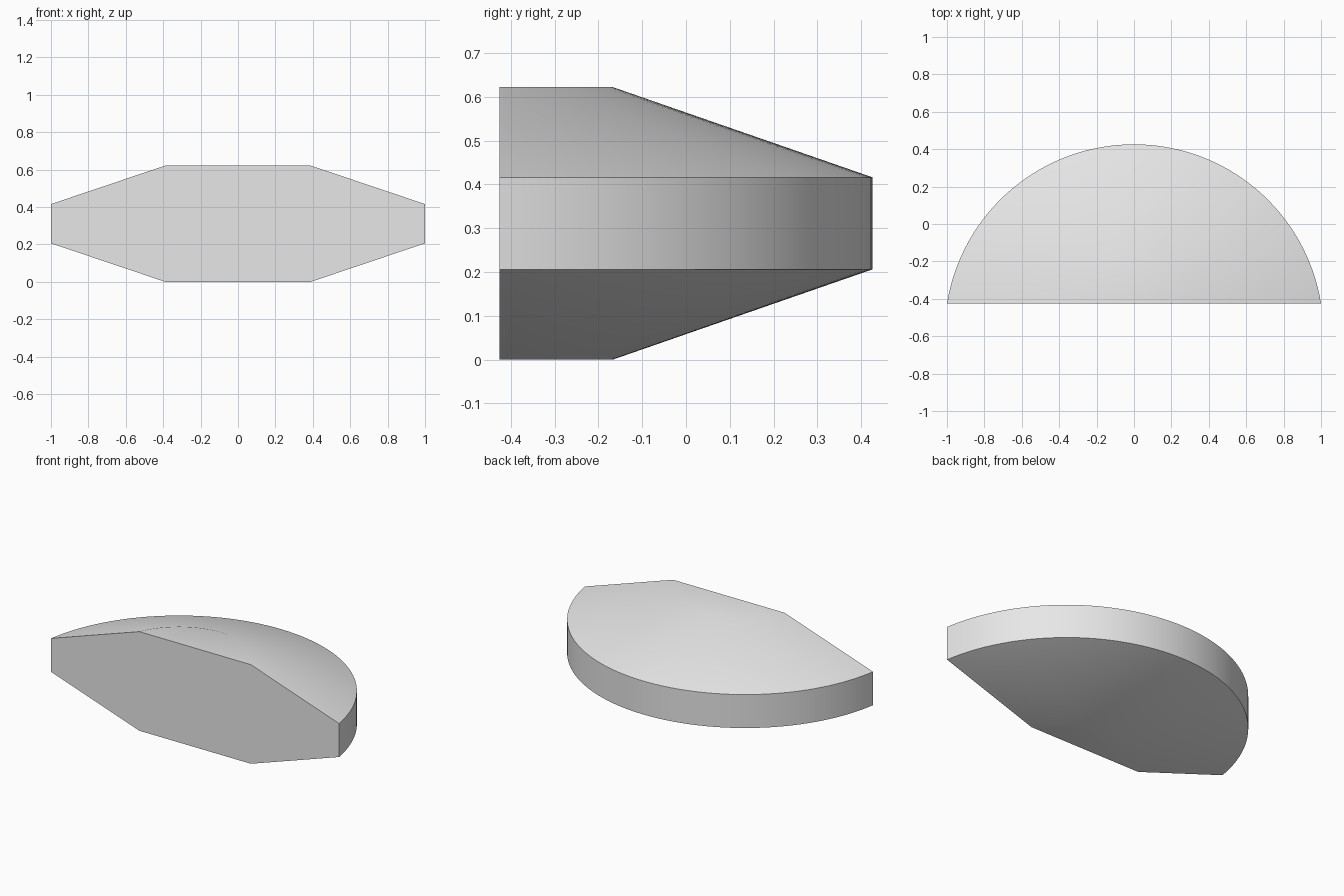
import bpy, bmesh
from math import asin, cos, sin, pi

cube = bpy.data.objects.get("Cube")
if cube:
    bpy.data.objects.remove(cube)

CUT_Y = -0.426      # flat front plane
CUT_OFFSET = 0.161  # distance from the disc's axis to that plane
SEGMENTS = 64

# Plain grey material
grey = bpy.data.materials.new("light_grey")
grey.use_nodes = True
colour = (0.8, 0.8, 0.8, 1)
grey.diffuse_color = colour
grey.node_tree.nodes["Principled BSDF"].inputs["Base Color"].default_value = colour


def arc(bm, radius, z):
    """Arc of a circle from one end of the cut plane to the other."""
    start = asin(CUT_OFFSET / radius)
    sweep = pi - 2 * start
    angles = [start + sweep * i / SEGMENTS for i in range(SEGMENTS + 1)]
    return [bm.verts.new((radius * cos(a), CUT_Y - CUT_OFFSET + radius * sin(a), z))
            for a in angles]


# Bevelled disc segment: arcs lofted from bottom to top
bm = bmesh.new()
levels = [(0.42, 0), (1.013, 0.206), (1.013, 0.416), (0.42, 0.622)]
rings = [arc(bm, r, z) for r, z in levels]
for low, high in zip(rings, rings[1:]):
    for i in range(SEGMENTS):
        bm.faces.new((low[i], low[i + 1], high[i + 1], high[i]))

# Bottom, top and flat front
bm.faces.new(rings[0])
bm.faces.new(rings[-1])
bm.faces.new([r[0] for r in rings] + [r[-1] for r in reversed(rings)])
bmesh.ops.recalc_face_normals(bm, faces=bm.faces)

mesh = bpy.data.meshes.new("bevelled_half_disc")
bm.to_mesh(mesh)
bm.free()
mesh.materials.append(grey)
body = bpy.data.objects.new("bevelled_half_disc", mesh)
bpy.context.collection.objects.link(body)

# Smooth rim and slopes, sharp outer edges
bpy.ops.object.select_all(action='DESELECT')
body.select_set(True)
bpy.context.view_layer.objects.active = body
bpy.ops.object.shade_smooth_by_angle(angle=pi / 6)
